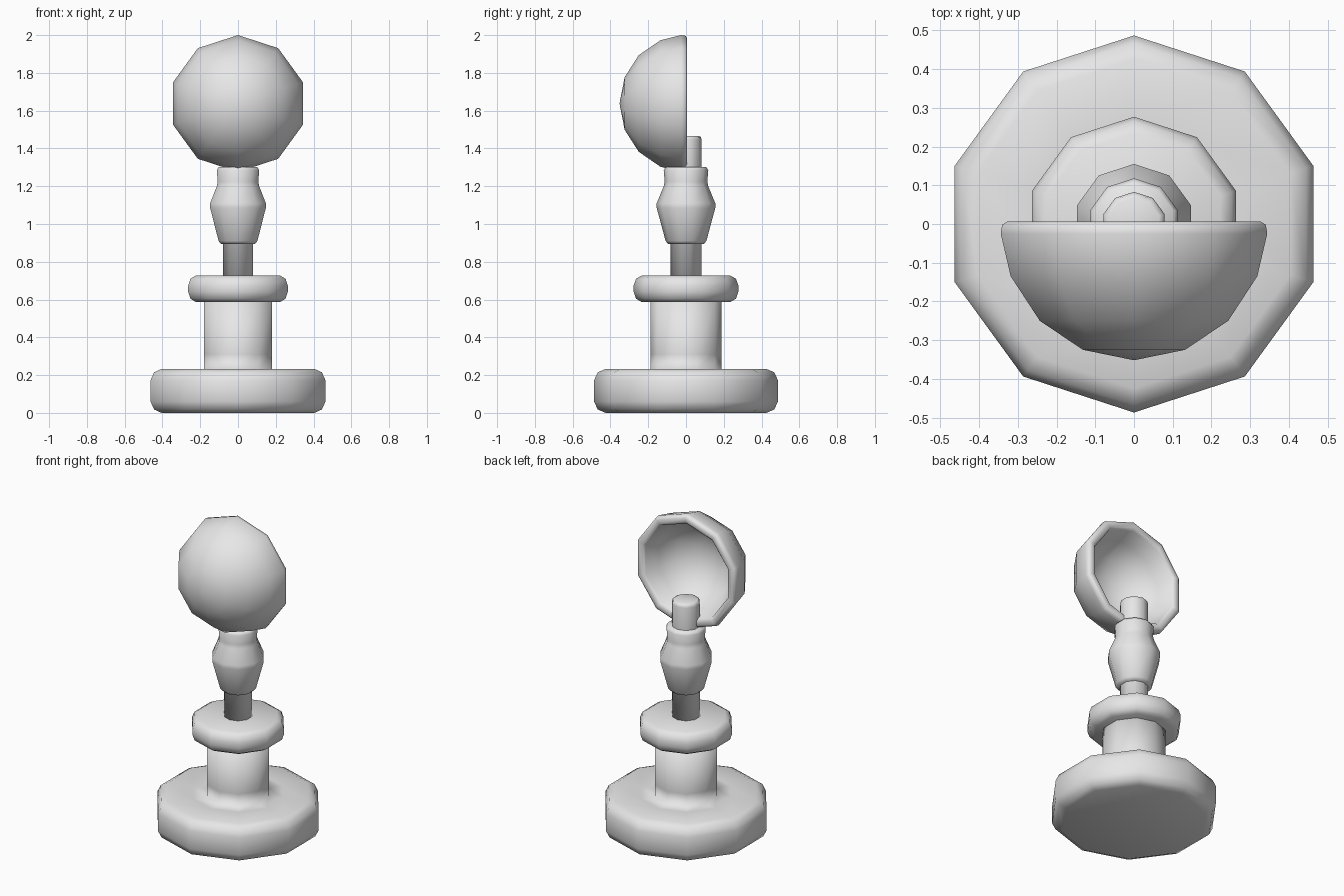
import bpy, bmesh, math
from mathutils import Matrix

if "Cube" in bpy.data.objects:
    bpy.data.objects.remove(bpy.data.objects["Cube"], do_unlink=True)

SIDES = 10

# Single plain grey
grey = bpy.data.materials.new("plain_grey")
colour = (0.8, 0.8, 0.8, 1.0)
grey.use_nodes = True
grey.diffuse_color = colour
grey.node_tree.nodes["Principled BSDF"].inputs["Base Color"].default_value = colour


def lathe(name, profile, matrix=None):
    """Spin a (radius, height) profile into a smooth ten-sided part."""
    bm = bmesh.new()
    verts = [bm.verts.new((0, r, h)) for r, h in profile]
    edges = [bm.edges.new(pair) for pair in zip(verts, verts[1:])]
    bmesh.ops.spin(bm, geom=verts + edges, cent=(0, 0, 0), axis=(0, 0, 1),
                   angle=math.tau, steps=SIDES, use_merge=True)
    bmesh.ops.remove_doubles(bm, verts=bm.verts, dist=0.0005)
    bmesh.ops.recalc_face_normals(bm, faces=bm.faces)
    for face in bm.faces:
        face.smooth = True
    if matrix:
        bm.transform(matrix)
    mesh = bpy.data.meshes.new(name)
    bm.to_mesh(mesh)
    bm.free()
    mesh.materials.append(grey)
    part = bpy.data.objects.new(name, mesh)
    bpy.context.collection.objects.link(part)
    return part


# Heavy foot flowing into the column
lathe("base_and_column", [
    (0, 0), (0.425, 0), (0.467, 0.018), (0.487, 0.06), (0.487, 0.172),
    (0.467, 0.215), (0.425, 0.233), (0.27, 0.233), (0.188, 0.233),
    (0.188, 0.31), (0.188, 0.6), (0, 0.6)])

# Rounded collar on top of the column
lathe("collar", [
    (0, 0.587), (0.235, 0.587), (0.265, 0.605), (0.277, 0.64),
    (0.277, 0.675), (0.265, 0.71), (0.235, 0.727), (0, 0.727)])

# Thin post through the holder and into the bowl
lathe("post", [
    (0, 0.70), (0.083, 0.70), (0.083, 1.445), (0.079, 1.46),
    (0.068, 1.466), (0, 1.466)])

# Waisted holder
lathe("holder", [
    (0, 0.895), (0.095, 0.895), (0.108, 0.91), (0.155, 1.085),
    (0.155, 1.11), (0.118, 1.20), (0.113, 1.225), (0.118, 1.285),
    (0.107, 1.302), (0, 1.302)])

# Hollow half-sphere bowl opening to the back
lathe("bowl", [
    (0, -0.352), (0.139, -0.325), (0.256, -0.25), (0.335, -0.135),
    (0.362, -0.025), (0.358, -0.002), (0.345, 0.006), (0.318, 0.006),
    (0.304, -0.008), (0.281, -0.11), (0.214, -0.21), (0.116, -0.271),
    (0, -0.292)],
    Matrix.Translation((0, 0, 1.638)) @ Matrix.Rotation(math.radians(-90), 4, "X"))
